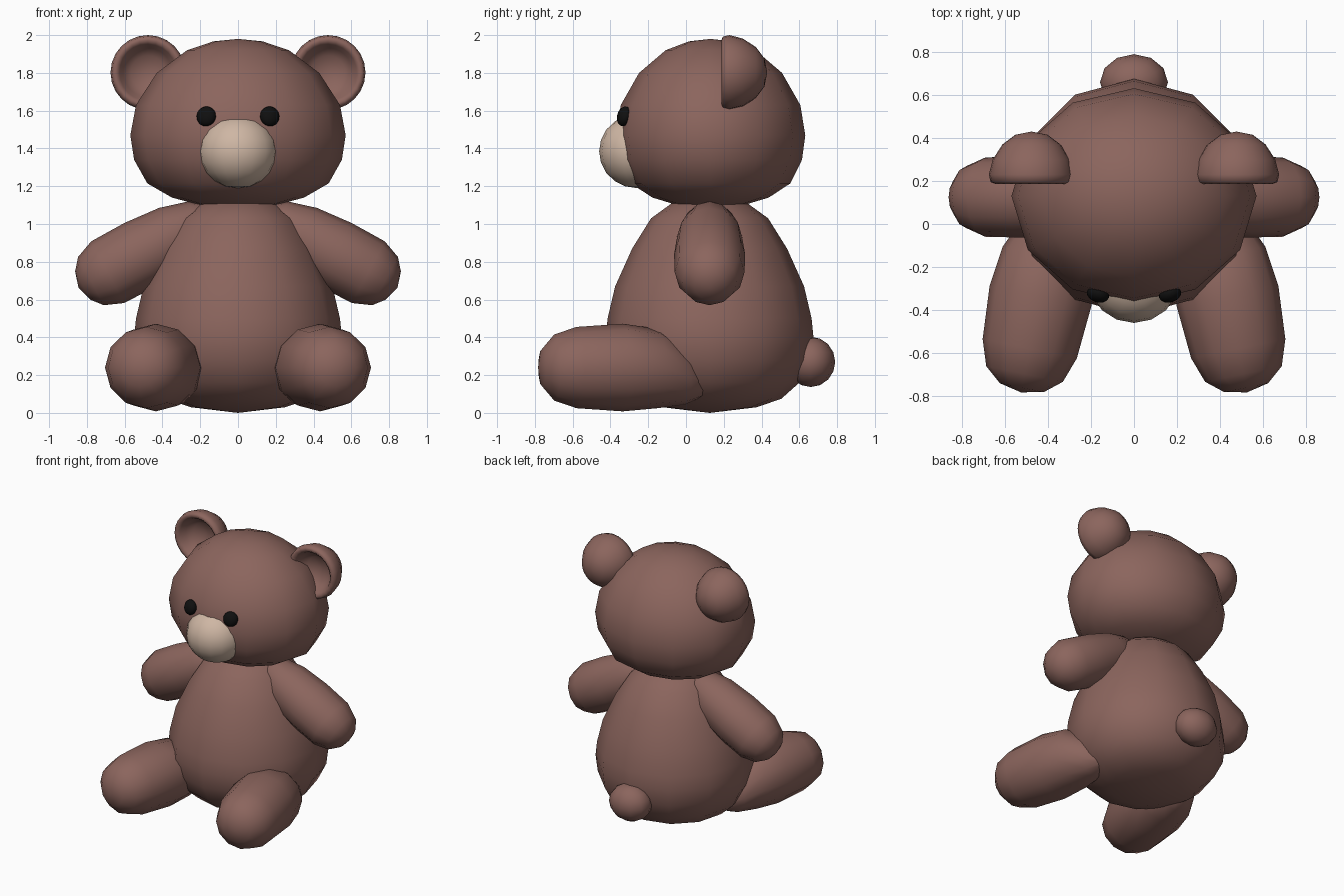
import bpy, bmesh
from math import sin, cos, tau
from mathutils import Vector, Matrix, Euler

if "Cube" in bpy.data.objects:
    bpy.data.objects.remove(bpy.data.objects["Cube"])


def material(name, rgb):
    m = bpy.data.materials.new(name)
    m.diffuse_color = (*rgb, 1)
    m.use_nodes = True
    m.node_tree.nodes["Principled BSDF"].inputs["Base Color"].default_value = m.diffuse_color
    return m


BROWN = material("brown_fur", (0.26, 0.13, 0.11))
TAN = material("tan_fur", (0.62, 0.47, 0.37))
BLACK = material("black_eye", (0.005, 0.005, 0.005))


def finish(bm, name, mat, mirror):
    bmesh.ops.recalc_face_normals(bm, faces=bm.faces)
    for f in bm.faces:
        f.smooth = True
    me = bpy.data.meshes.new(name)
    bm.to_mesh(me)
    bm.free()
    me.materials.append(mat)
    ob = bpy.data.objects.new(name, me)
    bpy.context.collection.objects.link(ob)
    if mirror:
        ob.modifiers.new("Mirror", 'MIRROR').use_mirror_merge = False
    return ob


def lathe(name, profile, origin, axis=(0, 0, 1), scale=(1, 1), n=12, mirror=False):
    """Revolve (radius, height[, world z offset]) points around an axis."""
    rot = Vector(axis).normalized().to_track_quat('Z', 'Y')
    bm = bmesh.new()
    rings = []
    for r, t, *dz in profile:
        off = Vector(origin) + Vector((0, 0, dz[0] if dz else 0))
        count = n if r > 0 else 1
        rings.append([bm.verts.new(off + rot @ Vector((
            r * scale[0] * cos(tau * i / n), r * scale[1] * sin(tau * i / n), t)))
            for i in range(count)])
    for a, b in zip(rings, rings[1:]):
        for i in range(n):
            j = (i + 1) % n
            quad = [a[i % len(a)], a[j % len(a)], b[j % len(b)], b[i % len(b)]]
            bm.faces.new(list(dict.fromkeys(quad)))
    return finish(bm, name, BROWN, mirror)


def ellipsoid(name, loc, radii, mat, rot=(0, 0, 0), seg=16, mirror=False):
    bm = bmesh.new()
    bmesh.ops.create_uvsphere(bm, u_segments=seg, v_segments=seg // 2 + 2, radius=1,
                              matrix=Matrix.LocRotScale(Vector(loc), Euler(rot), Vector(radii)))
    return finish(bm, name, mat, mirror)


# Pear-shaped body
lathe("body", [(0, 0), (.25, .03), (.38, .075), (.475, .16), (.535, .28), (.55, .4),
               (.54, .5), (.5, .67), (.41, .87), (.31, 1.03), (.2, 1.11), (0, 1.15)],
      (0, .125, 0))

# Head, wider than deep
lathe("head", [(0, 1.08), (.2, 1.1), (.35, 1.14), (.48, 1.215), (.55, 1.34), (.57, 1.47),
               (.54, 1.63), (.43, 1.8), (.27, 1.92), (.13, 1.967), (0, 1.98)],
      (0, .13, 0), scale=(1, .88))

# Cupped ears
lathe("ear", [(0, .30), (.09, .28), (.13, .245), (.15, .205), (.17, .187), (.19, .195),
              (.198, .23), (.18, .30), (.135, .37), (.075, .415), (0, .43)],
      (.477, 0, 1.802), axis=(0, 1, 0), n=24, mirror=True)

# Arms, angled down and out
lathe("arm", [(0, -.68), (.06, -.65), (.13, -.55), (.172, -.4), (.188, -.2), (.185, 0),
              (.145, .1), (.085, .15), (0, .175)],
      (.69, .125, .745), axis=(.88, 0, -.47), mirror=True)

# Legs, splayed forward with sagging hips
lathe("leg", [(0, -.72, -.1), (.06, -.69, -.09), (.145, -.59, -.05), (.21, -.44, -.005),
              (.232, -.25), (.215, 0), (.175, .12), (.1, .185), (0, .207)],
      (.485, -.58, .24), axis=(.2, -.98, 0), scale=(1.04, 1), mirror=True)

# Tail, muzzle and eyes
ellipsoid("tail", (0, .66, .27), (.158, .13, .133), BROWN, seg=12)
ellipsoid("muzzle", (0, -.26, 1.385), (.21, .2, .195), TAN)
ellipsoid("eye", (.168, -.328, 1.57), (.053, .035, .053), BLACK, rot=(-.25, 0, .3), mirror=True)
